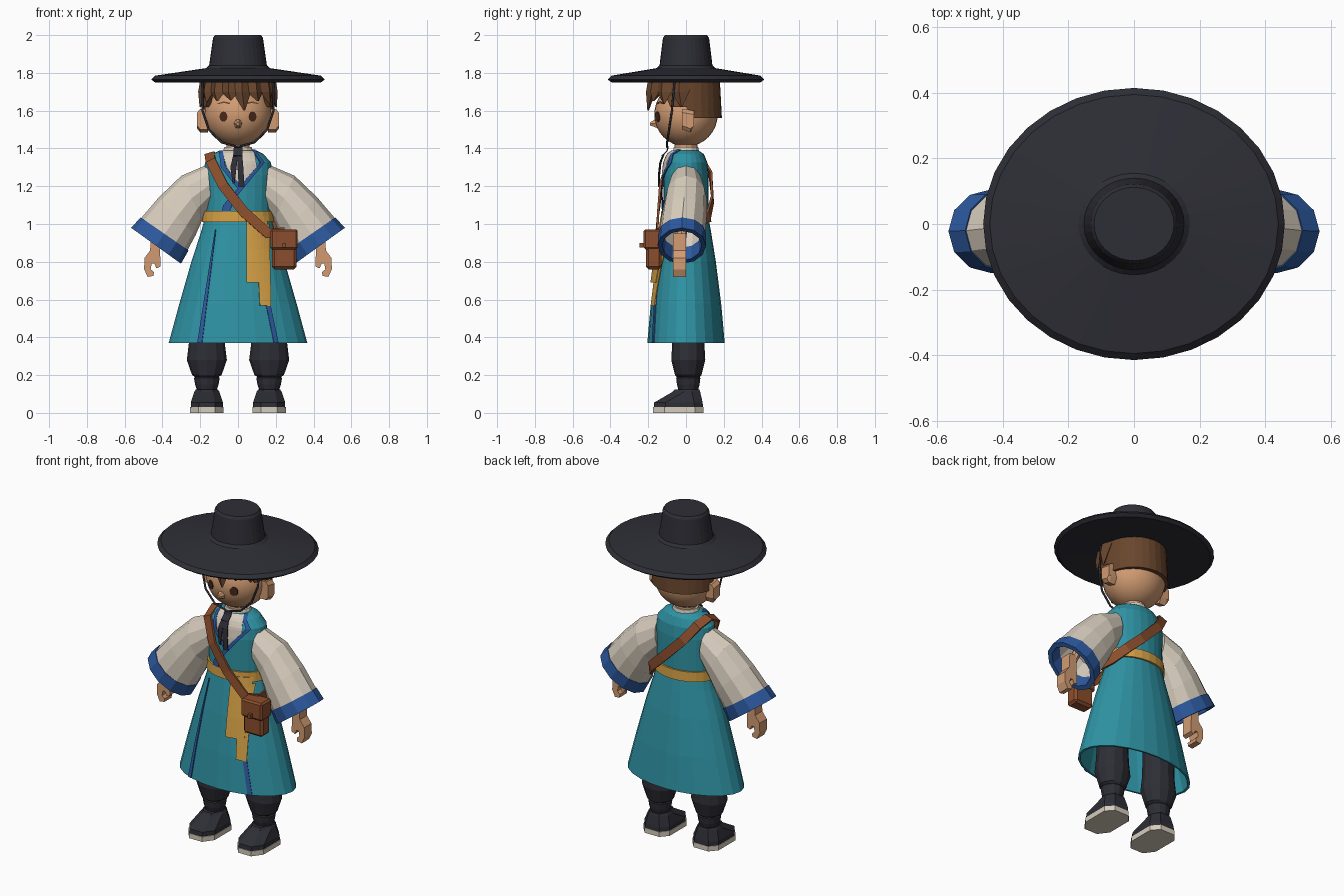
import bpy, bmesh, math
from mathutils import Vector as V

if "Cube" in bpy.data.objects:
    bpy.data.objects.remove(bpy.data.objects["Cube"])


def mat(name, r, g, b):
    m = bpy.data.materials.new(name)
    m.diffuse_color = (r, g, b, 1)
    m.use_nodes = True
    m.node_tree.nodes["Principled BSDF"].inputs["Base Color"].default_value = m.diffuse_color
    return m


BLACK = mat("charcoal", .027, .027, .037)
SKIN = mat("skin", .64, .33, .17)
HAIR = mat("hair brown", .14, .061, .026)
TEAL = mat("teal cloth", .028, .29, .37)
CREAM = mat("cream cloth", .68, .61, .51)
BLUE = mat("blue trim", .026, .10, .35)
GOLD = mat("gold sash", .66, .35, .06)
LEATHER = mat("leather", .26, .076, .026)
EYE = mat("eye brown", .07, .023, .012)


def finish(name, bm, mats, smooth=False, recalc=True):
    if recalc:
        bmesh.ops.recalc_face_normals(bm, faces=bm.faces)
    me = bpy.data.meshes.new(name)
    bm.to_mesh(me)
    bm.free()
    for m in mats:
        me.materials.append(m)
    for p in me.polygons:
        p.use_smooth = smooth
    ob = bpy.data.objects.new(name, me)
    bpy.context.collection.objects.link(ob)
    return ob


def skin(name, rings, mats, idx=None, caps=(True, True), smooth=False):
    """Bridge rings of points; idx gives the material of each band."""
    bm = bmesh.new()
    vs = [[bm.verts.new(p) for p in r] for r in rings]
    n = len(rings[0])
    for k in range(len(vs) - 1):
        for i in range(n):
            j = (i + 1) % n
            f = bm.faces.new((vs[k][i], vs[k][j], vs[k + 1][j], vs[k + 1][i]))
            f.material_index = idx[k] if idx else 0
    for on, r in zip(caps, (vs[0], vs[-1])):
        if on:
            bm.faces.new(r).material_index = idx[-1] if idx else 0
    return finish(name, bm, mats, smooth)


def oval(c, u, v, n):
    c, u, v = V(c), V(u), V(v)
    return [c + u * math.cos(a) + v * math.sin(a) for a in (2 * math.pi * i / n for i in range(n))]


def lathe(name, prof, m, n=24, cx=0, cy=0, caps=(True, True), smooth=False):
    """Profile rows are z, x radius, y radius."""
    return skin(name, [oval((cx, cy, z), (a, 0, 0), (0, b, 0), n) for z, a, b in prof], [m],
                caps=caps, smooth=smooth)


def prism(name, pts, y0, y1, m):
    return skin(name, [[(x, y, z) for x, z in pts] for y in (y0, y1)], [m])


def box(name, lo, hi, m, bevel=0.0):
    (a, b, c), (d, e, f) = lo, hi
    ob = prism(name, [(a, c), (d, c), (d, f), (a, f)], b, e, m)
    if bevel:
        mod = ob.modifiers.new("bevel", 'BEVEL')
        mod.width, mod.segments = bevel, 1
    return ob


# Robe profile, top to hem: z, x radius, y radius
TORSO = [(1.39, .095, .065), (1.37, .135, .095), (1.325, .175, .113), (1.26, .182, .12), (1.15, .178, .12), (1.03, .176, .12)]
SKIRT = [(1.03, .176, .12), (.95, .198, .134), (.8, .247, .158), (.58, .31, .186), (.37, .367, .205)]
BODY = TORSO + SKIRT[1:]


def front(x, z):
    z = min(max(z, .37), 1.39)
    for (z0, a0, b0), (z1, a1, b1) in zip(BODY, BODY[1:]):
        if z0 >= z >= z1:
            t = (z0 - z) / (z0 - z1)
            a, b = a0 + (a1 - a0) * t, b0 + (b1 - b0) * t
            return -b * math.sqrt(max(0, 1 - (x / a) ** 2))


def plate(name, left, right, m, off=.006, rows=6, cols=6):
    """Thin cloth laid on the robe front between two x,z polylines."""
    bm = bmesh.new()
    grid = []
    for k in range(len(left) - 1):
        for r in range(rows + (k == len(left) - 2)):
            t = r / rows
            a = V(left[k]).lerp(V(left[k + 1]), t)
            b = V(right[k]).lerp(V(right[k + 1]), t)
            pts = [a.lerp(b, c / cols) for c in range(cols + 1)]
            grid.append([bm.verts.new((p.x, front(p.x, p.y) - off, p.y)) for p in pts])
    for r0, r1 in zip(grid, grid[1:]):
        for c in range(cols):
            bm.faces.new((r0[c], r1[c], r1[c + 1], r0[c + 1]))
    ob = finish(name, bm, [m], recalc=False)
    mod = ob.modifiers.new("thick", 'SOLIDIFY')
    mod.thickness, mod.offset = .005, 0
    return ob


# Hat
lathe("hat", [(1.76, .14, .13), (1.75, .44, .395), (1.765, .46, .415), (1.785, .44, .395), (1.825, .17, .155),
              (1.84, .153, .14), (1.985, .132, .122), (2.0, .122, .112)], BLACK, 32)

# Head, neck, face
HC, HR = V((0, 0, 1.58)), V((.178, .168, .17))
lathe("head", [(HC.z + HR.z * math.cos(t), HR.x * math.sin(t), HR.y * math.sin(t))
               for t in (math.pi * (i + .15) / 16.3 for i in range(17))], SKIN, 28, smooth=True)
lathe("neck", [(1.35, .062, .06), (1.46, .062, .06)], SKIN, 12)
skin("nose", [oval((0, -.15, 1.535), (.026, 0, 0), (0, 0, .032), 6),
              oval((0, -.19, 1.53), (.008, 0, 0), (0, 0, .009), 6)], [SKIN])


def face_plate(name, pts, m):
    rings = [[(x, -HR.y * math.sqrt(1 - (x / HR.x) ** 2 - ((z - HC.z) / HR.z) ** 2) - o, z)
              for x, z in pts] for o in (-.003, .004)]
    skin(name, rings, [m])


for s in (1, -1):
    face_plate("eye", [(s * .077 + .021 * math.cos(i * math.pi / 6), 1.568 + .027 * math.sin(i * math.pi / 6))
                       for i in range(12)], EYE)
    face_plate("brow", [(s * .042, 1.634), (s * .075, 1.641), (s * .108, 1.634), (s * .108, 1.64),
                        (s * .075, 1.649), (s * .042, 1.642)], HAIR)
    skin("ear", [[(s * x, y, z) for y, z in ((-.02, 1.5 + d), (.025, 1.485 + d), (.042, 1.52), (.042, 1.6 - d),
                                             (-.02, 1.61 - d))] for x, d in ((.16, 0), (.2, 0), (.216, .02))], [SKIN])

# Hair: cap plus pointed fringe locks
def cap_ring(f, z=None):
    pts = []
    for p in oval((0, 0, 0), (.19 * f, 0, 0), (0, .19 * f, 0), 28):
        low = 1.56 if p.y > .02 else 1.62 if p.y > -.09 else 1.70
        pts.append((p.x, p.y, z or low))
    return pts


skin("hair_cap", [cap_ring(.86), cap_ring(1), cap_ring(.94, 1.775)], [HAIR], caps=(False, True))
for deg, tip in zip((-82, -58, -36, -14, 6, 28, 52, 80), (1.62, 1.645, 1.65, 1.655, 1.6, 1.65, 1.635, 1.62)):
    a = math.radians(deg)
    d, t = V((math.sin(a), -math.cos(a), 0)), V((math.cos(a), math.sin(a), 0))
    skin("fringe_lock", [oval(d * .165 + V((0, 0, 1.775)), t * .06, d * .035, 4),
                         oval(d * .187 + V((0, 0, 1.7)), t * .05, d * .026, 4),
                         oval(d * .203 + V((0, 0, tip)) + t * .012, t * .004, d * .004, 4)], [HAIR])

# Chin strap
cu = bpy.data.curves.new("chin_strap", 'CURVE')
cu.dimensions, cu.bevel_depth, cu.bevel_resolution = '3D', .006, 1
half = [(.186, -.06, 1.765), (.188, -.075, 1.6), (.155, -.09, 1.5), (.085, -.1, 1.432)]
path = [(-x, y, z) for x, y, z in half] + [(0, -.1, 1.408)] + half[::-1]
sp = cu.splines.new('POLY')
sp.points.add(len(path) - 1)
for pt, co in zip(sp.points, path):
    pt.co = (*co, 1)
cu.materials.append(BLACK)
bpy.context.collection.objects.link(bpy.data.objects.new("chin_strap", cu))
plate("tie_knot", [(-.022, 1.41), (-.024, 1.36)], [(.024, 1.41), (.022, 1.36)], BLACK, .03, 2, 2)
plate("tie_tail_left", [(-.024, 1.37), (-.04, 1.3), (-.028, 1.215)], [(.0, 1.37), (-.008, 1.3), (-.018, 1.215)], BLACK, .022, 3, 2)
plate("tie_tail_right", [(-.006, 1.37), (-.002, 1.3), (.004, 1.195)], [(.022, 1.37), (.028, 1.3), (.034, 1.195)], BLACK, .026, 3, 2)

# Robe, collar and trims
lathe("robe_top", TORSO, TEAL, 24)
lathe("robe_skirt", SKIRT + [(z, a * .96, b * .95) for z, a, b in SKIRT[::-1]], TEAL, 24, caps=(False, True))
lathe("collar_ring", [(1.36, .088, .075), (1.408, .072, .066), (1.408, .06, .056)], CREAM, 14, caps=(False, True))
plate("shirt_front", [(-.085, 1.388), (-.06, 1.3), (.015, 1.19)], [(.085, 1.388), (.1, 1.3), (.03, 1.19)], CREAM)
plate("lapel_trim_right", [(.075, 1.392), (.118, 1.325), (-.078, 1.1), (-.085, 1.065)],
      [(.09, 1.392), (.14, 1.325), (-.02, 1.13), (-.045, 1.065)], BLUE, .009)
plate("lapel_trim_left", [(-.1, 1.388), (-.09, 1.3), (.0, 1.185)], [(-.08, 1.388), (-.066, 1.3), (.02, 1.2)], BLUE, .008)
plate("hem_trim_left", [(-.121, .97), (-.215, .372)], [(-.117, .97), (-.19, .372)], BLUE, .004, 10, 2)
plate("hem_trim_right", [(.06, 1.0), (.19, .372)], [(.08, 1.0), (.214, .372)], BLUE, .004, 10, 2)

# Belt and hanging sash
lathe("belt", [(1.01, .184, .13), (1.01, .19, .134), (1.068, .187, .131), (1.068, .17, .115)], GOLD, 24)
plate("sash_wide", [(.045, 1.04), (.045, .69)], [(.155, 1.04), (.155, .69)], GOLD, .016)
plate("sash_narrow", [(.095, 1.0), (.115, .57)], [(.165, 1.0), (.175, .565)], GOLD, .011)

# Arms, legs and shoes, left and right
SLEEVE = [((.16, 1.315), (.14, 1.1), .085, 0), ((.3, 1.255), (.19, 1.02), .11, 0), ((.42, 1.14), (.225, .94), .12, -.01),
          ((.512, 1.032), (.268, .86), .122, -.02), ((.515, 1.035), (.262, .86), .127, -.02), ((.566, .98), (.302, .79), .128, -.022)]
HAND = [(.415, .95), (.462, .95), (.465, .86), (.495, .82), (.497, .76), (.478, .72), (.447, .725), (.445, .745),
        (.462, .76), (.457, .79), (.442, .79), (.432, .765), (.41, .775), (.412, .84)]


def sleeve_ring(s, sec, k):
    (x0, z0), (x1, z1), ry, cy = sec
    return oval((s * (x0 + x1) / 2, cy, (z0 + z1) / 2), (s * k * (x0 - x1) / 2, 0, k * (z0 - z1) / 2), (0, k * ry, 0), 12)


def sole(cx, z, w, toe, heel):
    return [(cx + x * w, y, z) for x, y in ((-.5, toe), (.5, toe), (1, toe + .06), (1, heel - .045),
                                            (.55, heel), (-.55, heel), (-1, heel - .045), (-1, toe + .06))]


for s in (1, -1):
    rings = [sleeve_ring(s, q, 1) for q in SLEEVE] + [sleeve_ring(s, SLEEVE[i], .82) for i in (5, 3, 2)]
    skin("sleeve", rings, [CREAM, BLUE], [0, 0, 0, 1, 1, 1, 1, 0])
    prism("hand", [(s * x, z) for x, z in HAND], -.07, 0, SKIN)
    skin("forearm", [oval((s * .438, -.035, .88), (.024, 0, 0), (0, .03, 0), 8),
                     oval((s * .36, -.01, 1.06), (.03, 0, 0), (0, .03, 0), 8)], [SKIN])
    cx = s * .165
    lathe("trouser_leg", [(.56, .09, .08), (.37, .095, .085), (.28, .106, .09), (.2, .078, .07), (.19, .062, .06),
                          (.185, .068, .064), (.15, .062, .06), (.12, .052, .052), (.08, .052, .052)], BLACK, 12, cx, .012)
    skin("shoe", [sole(cx, .03, .085, -.17, .09), sole(cx, .055, .085, -.168, .088),
                  sole(cx, .112, .066, -.07, .075), sole(cx, .125, .058, -.06, .07)], [BLACK])
    skin("shoe_sole", [sole(cx, 0, .088, -.174, .092), sole(cx, .03, .088, -.174, .092)], [CREAM])

# Shoulder bag and strap
box("bag_body", (.18, -.213, .76), (.31, -.13, .965), LEATHER, .014)
box("bag_flap", (.172, -.224, .865), (.316, -.125, .972), LEATHER, .01)
box("bag_button", (.236, -.245, .875), (.254, -.22, .9), LEATHER)
pts = [V(p) for p in ((.24, -.14, .955), (.16, -.155, .95), (.03, -.147, 1.065), (-.08, -.132, 1.205), (-.145, -.085, 1.335),
                      (-.15, 0, 1.372), (-.135, .085, 1.35), (-.07, .13, 1.26), (.06, .14, 1.13), (.15, .12, 1.045),
                      (.205, .05, .98), (.235, -.05, .955), (.24, -.14, .955))]
rings = []
for i, p in enumerate(pts):
    tan = (pts[min(i + 1, len(pts) - 1)] - pts[max(i - 1, 0)]).normalized()
    out = V((p.x * .6, p.y * 2.2, max(0, p.z - 1.31) * 5))
    out = (out - tan * out.dot(tan)).normalized()
    side = tan.cross(out) * .027
    rings.append([p - side - out * .006, p + side - out * .006, p + side + out * .006, p - side + out * .006])
skin("bag_strap", rings, [LEATHER])
